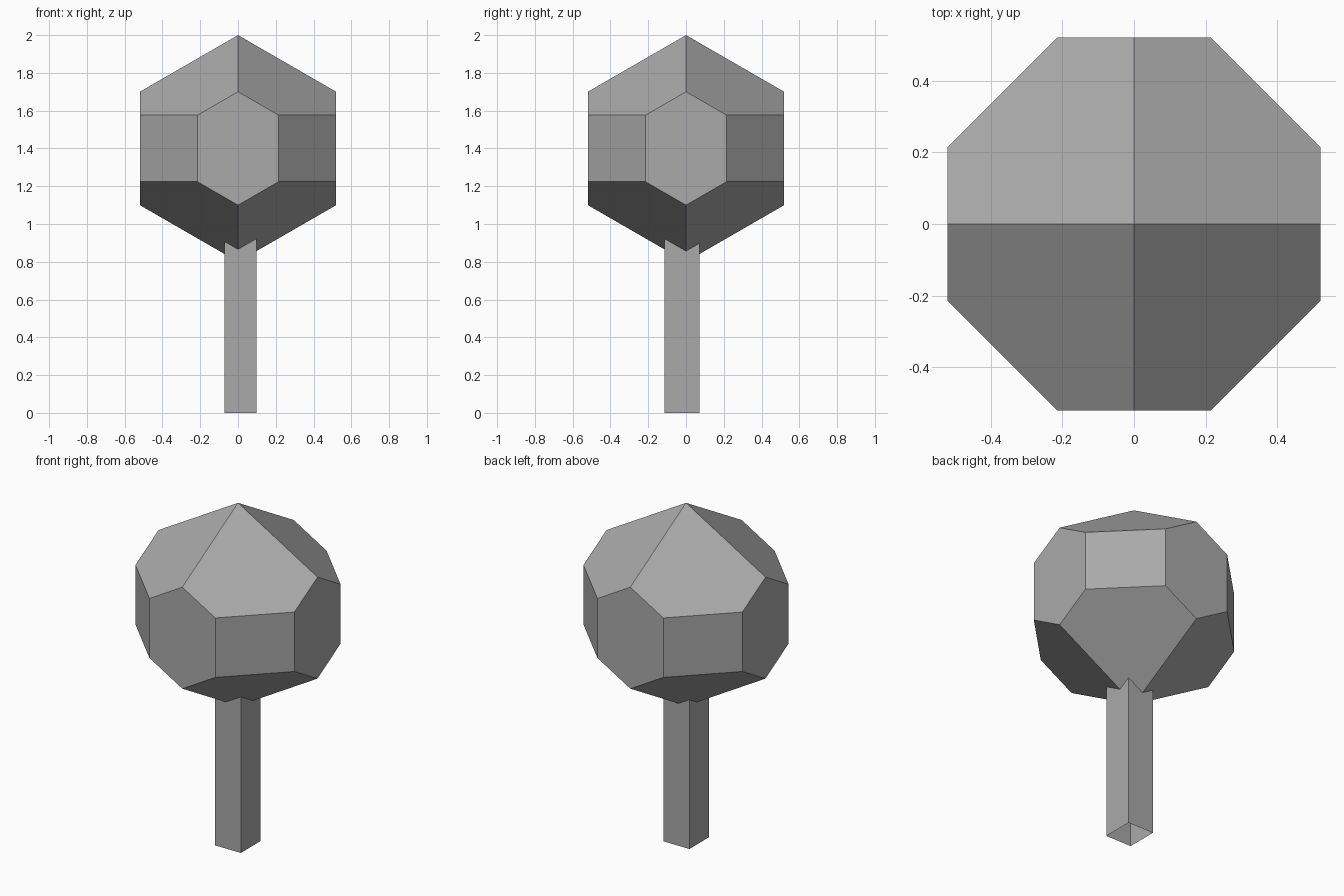
import bpy
import bmesh
from mathutils import Vector

cube = bpy.data.objects.get("Cube")
if cube:
    bpy.data.objects.remove(cube, do_unlink=True)


def make_material(name, color):
    mat = bpy.data.materials.new(name)
    mat.use_nodes = True
    mat.diffuse_color = color
    mat.node_tree.nodes["Principled BSDF"].inputs["Base Color"].default_value = color
    return mat


def make_object(name, bm, mat):
    bmesh.ops.recalc_face_normals(bm, faces=bm.faces)
    mesh = bpy.data.meshes.new(name)
    bm.to_mesh(mesh)
    bm.free()
    mesh.materials.append(mat)
    obj = bpy.data.objects.new(name, mesh)
    bpy.context.collection.objects.link(obj)
    return obj


def slice_off(bm, normal, distance):
    """Cut away everything beyond a plane and close the hole."""
    normal = Vector(normal).normalized()
    bmesh.ops.bisect_plane(
        bm, geom=bm.verts[:] + bm.edges[:] + bm.faces[:], dist=1e-5,
        plane_co=normal * distance, plane_no=normal, clear_outer=True)
    bmesh.ops.holes_fill(bm, edges=bm.edges[:], sides=0)


grey = make_material("plain grey", (0.4, 0.4, 0.4, 1))

# Crown: a four-sided double pyramid with its corners and edges sliced off
TOP, BOTTOM, HALF_WIDTH, DIAGONAL = 2.0, 0.8, 0.52, 0.52
middle, reach = (TOP + BOTTOM) / 2, HALF_WIDTH * 2
bm = bmesh.new()
ring = [bm.verts.new((x * reach, y * reach, middle))
        for x, y in ((1, 0), (0, 1), (-1, 0), (0, -1))]
for tip_z in (TOP, BOTTOM):
    tip = bm.verts.new((0, 0, tip_z))
    for i in range(4):
        bm.faces.new((ring[i], ring[(i + 1) % 4], tip))
bmesh.ops.recalc_face_normals(bm, faces=bm.faces)
for sx in (1, -1):
    for sy in (1, -1):
        slice_off(bm, (sx, sy, 0), DIAGONAL)
for side in (1, -1):
    slice_off(bm, (side, 0, 0), HALF_WIDTH)
    slice_off(bm, (0, side, 0), HALF_WIDTH)
make_object("crown", bm, grey)

# Trunk: an open square tube, slightly off centre, running up into the crown
bm = bmesh.new()
outline = ((-0.072, -0.114), (0.098, -0.114), (0.098, 0.071), (-0.072, 0.071))
low = [bm.verts.new((x, y, 0)) for x, y in outline]
high = [bm.verts.new((x, y, 1.0)) for x, y in outline]
for i in range(4):
    j = (i + 1) % 4
    bm.faces.new((low[i], low[j], high[j], high[i]))
make_object("trunk", bm, grey)
